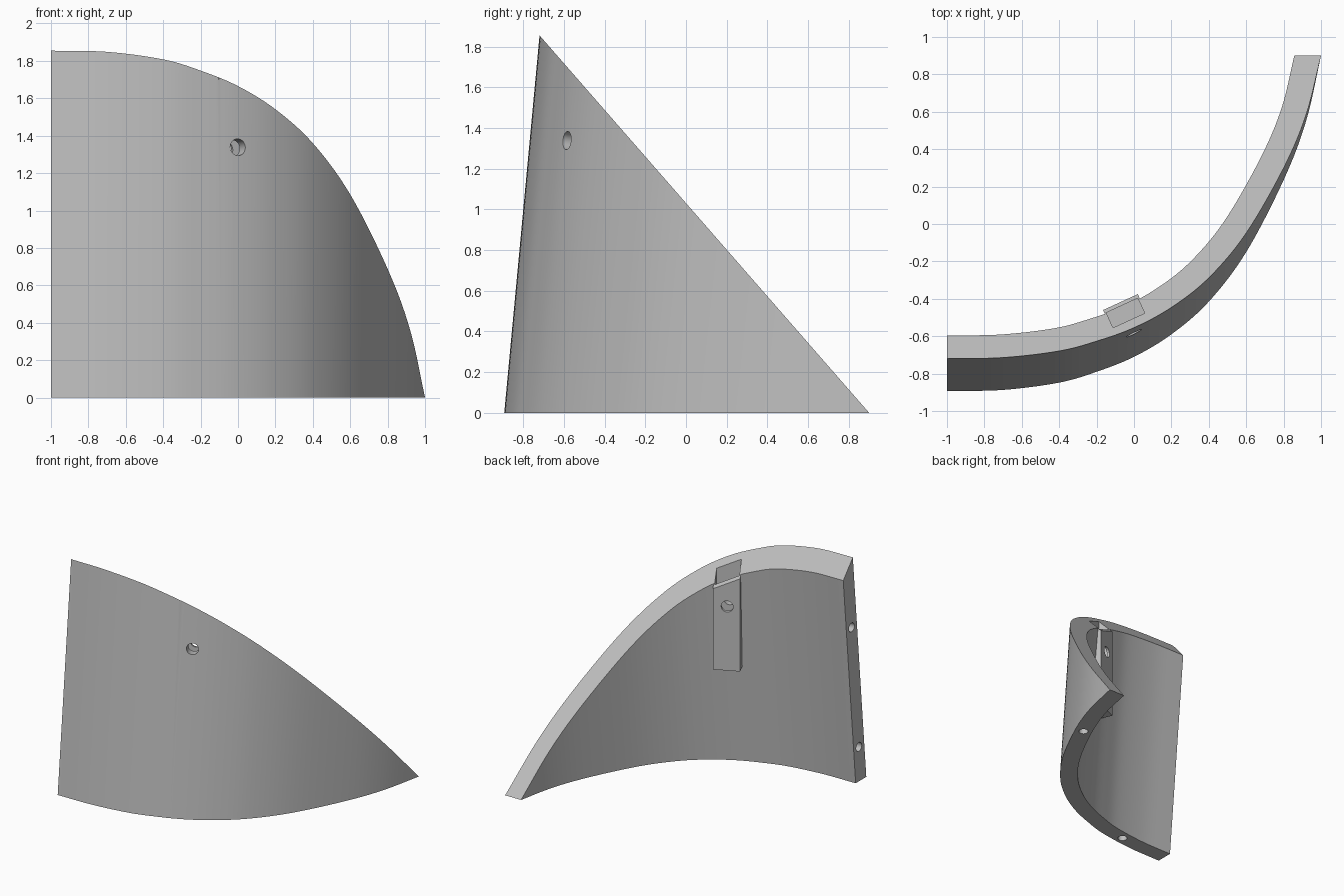
import bpy, bmesh, math
from mathutils import Vector, Matrix

if "Cube" in bpy.data.objects:
    bpy.data.objects.remove(bpy.data.objects["Cube"])

LEAN = 0.0935          # backward lean of the wall per unit of height
CUT = 0.8733           # slope of the sloped top: y = 0.9 - CUT * z
THICK = 0.137
SUB = 7

grey = bpy.data.materials.new("light grey")
grey.diffuse_color = (0.52, 0.52, 0.52, 1)
grey.use_nodes = True
grey.node_tree.nodes["Principled BSDF"].inputs["Base Color"].default_value = grey.diffuse_color


def make_object(name, bm):
    bmesh.ops.recalc_face_normals(bm, faces=bm.faces[:])
    mesh = bpy.data.meshes.new(name)
    bm.to_mesh(mesh)
    bm.free()
    mesh.materials.append(grey)
    ob = bpy.data.objects.new(name, mesh)
    bpy.context.collection.objects.link(ob)
    return ob


def smooth_path(pts):
    """Smooth curve through the control points."""
    p = [2 * pts[0] - pts[1]] + pts + [2 * pts[-1] - pts[-2]]
    out = []
    for i in range(1, len(p) - 2):
        a, b, c, d = p[i - 1:i + 3]
        for k in range(SUB):
            t = k / SUB
            out.append(0.5 * (2 * b + (c - a) * t + (2 * a - 5 * b + 4 * c - d) * t * t
                              + (3 * b - a - 3 * c + d) * t ** 3))
    return out + [pts[-1]]


def box(name, width, y0, y1, z0, z1, frame):
    """Box centred across its width, placed by a frame matrix."""
    bm = bmesh.new()
    bmesh.ops.create_cube(bm, size=1)
    for v in bm.verts:
        v.co = frame @ Vector((v.co.x * width,
                               y0 if v.co.y < 0 else y1,
                               z0 if v.co.z < 0 else z1))
    return make_object(name, bm)


def rod(name, centre, axis, radius, length):
    bm = bmesh.new()
    rot = Vector(axis).to_track_quat('Z', 'Y').to_matrix().to_4x4()
    bmesh.ops.create_cone(bm, cap_ends=True, segments=32, radius1=radius, radius2=radius,
                          depth=length, matrix=Matrix.Translation(centre) @ rot)
    return make_object(name, bm)


def combine(target, tool, op):
    mod = target.modifiers.new(op.lower(), 'BOOLEAN')
    mod.operation, mod.object, mod.solver = op, tool, 'EXACT'
    bpy.context.view_layer.objects.active = target
    bpy.ops.object.modifier_apply(modifier=mod.name)
    bpy.data.objects.remove(tool)


# Curved leaning wall with a sloped top
outer_pts = [Vector(p) for p in [(-1, -.893), (-.7, -.887), (-.4, -.848), (-.2, -.79), (0, -.71),
                                 (.2, -.59), (.4, -.415), (.6, -.15), (.8, .235), (.92, .55), (1, .9)]]
inner_pts = []
for i, p in enumerate(outer_pts):
    tan = (outer_pts[min(i + 1, len(outer_pts) - 1)] - outer_pts[max(i - 1, 0)]).normalized()
    inner_pts.append(p + THICK * Vector((-tan.y, tan.x)))
inner_pts[0].x = -1
inner_pts[-1] = Vector((.857, .9))

bm = bmesh.new()
rows = []
for pair in zip(smooth_path(outer_pts), smooth_path(inner_pts)):
    row = []
    for p in pair:
        z = max(0, (0.9 - p.y) / (CUT + LEAN))
        low = bm.verts.new((p.x, p.y, 0))
        high = bm.verts.new((p.x, p.y + LEAN * z, z)) if z > 1e-5 else low
        row += [low, high]
    rows.append(row)
for r, s in zip(rows, rows[1:]):
    for a, b in ((0, 1), (1, 3), (3, 2), (2, 0)):
        loop = []
        for v in (r[a], r[b], s[b], s[a]):
            if v not in loop:
                loop.append(v)
        bm.faces.new(loop)
r = rows[0]
bm.faces.new((r[0], r[1], r[3], r[2]))
wall = make_object("curved_wall", bm)

# Upright mounting block on the inner side, with an open pocket behind its face
angle = math.atan2(.417, .909)
frame = Matrix.Translation((-.0725, -.4175, 0)) @ Matrix.Rotation(angle, 4, 'Z')
block = box("mounting_block", .204, -.15, 0, .80, 1.6, frame)
for v in block.data.vertices:
    if v.co.z > 1.5:
        v.co.z = (0.9 - v.co.y) / CUT - .002
combine(wall, block, 'UNION')
combine(wall, box("pocket_cutter", .186, -.108, -.02, 1.2, 2.0, frame), 'DIFFERENCE')

# Bolt hole through wall and block
combine(wall, rod("bolt_cutter", (-.04, -.50, 1.33), (-.417, .909, -.09), .045, .8), 'DIFFERENCE')

# Pin holes in the straight end
for z in (.28, 1.29):
    y = -.893 + LEAN * z + THICK / 2
    combine(wall, rod("end_pin_cutter", (-1, y, z), (1, 0, 0), .036, .3), 'DIFFERENCE')

# Pin holes in the underside
for x, y in ((-.56, -.808), (.74, .27)):
    combine(wall, rod("base_pin_cutter", (x, y, 0), (0, LEAN, 1), .036, .3), 'DIFFERENCE')

bpy.ops.object.select_all(action='DESELECT')
wall.select_set(True)
bpy.context.view_layer.objects.active = wall
bpy.ops.object.shade_smooth_by_angle(angle=math.radians(25))
